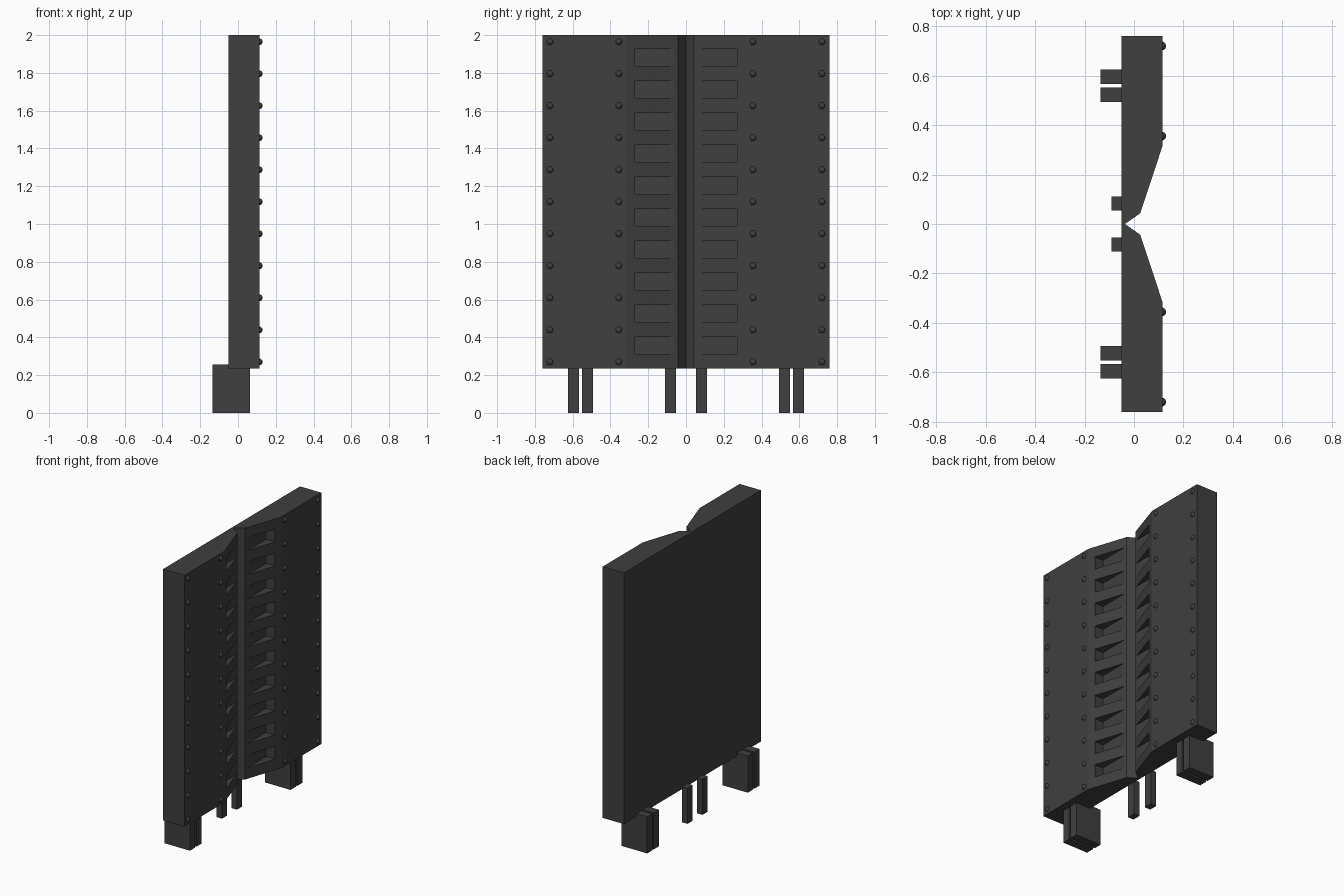
import bpy
import bmesh
from mathutils import Matrix, Vector

cube = bpy.data.objects.get("Cube")
if cube:
    bpy.data.objects.remove(cube, do_unlink=True)

# Single painted metal colour
GREY = (0.05, 0.05, 0.05, 1)
metal = bpy.data.materials.new("dark_grey_metal")
metal.use_nodes = True
metal.diffuse_color = GREY
bsdf = metal.node_tree.nodes["Principled BSDF"]
bsdf.inputs["Base Color"].default_value = GREY
bsdf.inputs["Roughness"].default_value = 0.7


def finish(name, bm):
    bmesh.ops.recalc_face_normals(bm, faces=bm.faces)
    mesh = bpy.data.meshes.new(name)
    bm.to_mesh(mesh)
    bm.free()
    mesh.materials.append(metal)
    obj = bpy.data.objects.new(name, mesh)
    bpy.context.scene.collection.objects.link(obj)
    return obj


def add_box(bm, low, high):
    low, high = Vector(low), Vector(high)
    matrix = Matrix.Translation((low + high) / 2) @ Matrix.Diagonal((*(high - low), 1))
    bmesh.ops.create_cube(bm, size=1, matrix=matrix)


BACK, FRONT = -0.05, 0.115
BOTTOM, TOP = 0.235, 2.0
PITCH = 0.1695

# Wall panel: mirrored plan outline with a central notch, extruded upwards
half = [(BACK, 0.76), (FRONT, 0.76), (FRONT, 0.315), (0.025, 0.043)]
outline = half + [(-0.037, 0)] + [(x, -y) for x, y in reversed(half)]
bm = bmesh.new()
face = bm.faces.new([bm.verts.new((x, y, BOTTOM)) for x, y in outline])
grown = bmesh.ops.extrude_face_region(bm, geom=[face])
rim = [v for v in grown["geom"] if isinstance(v, bmesh.types.BMVert)]
bmesh.ops.translate(bm, verts=rim, vec=(0, 0, TOP - BOTTOM))
panel = finish("wall_panel", bm)

# Vent pockets cut into both sloping faces
bm = bmesh.new()
for row in range(10):
    z = 0.357 + row * PITCH
    for side in (-1, 1):
        y0, y1 = sorted((side * 0.05, side * 0.269))
        add_box(bm, (0.031, y0, z - 0.045), (0.2, y1, z + 0.045))
cutter = finish("vent_cutter", bm)
cutter.hide_render = True
cut = panel.modifiers.new("vents", "BOOLEAN")
cut.operation = "DIFFERENCE"
cut.solver = "EXACT"
cut.object = cutter
bpy.context.view_layer.objects.active = panel
bpy.ops.object.modifier_apply(modifier=cut.name)
bpy.data.objects.remove(cutter, do_unlink=True)

# Domed rivets in four columns
bm = bmesh.new()
for row in range(11):
    for y in (-0.72, -0.355, 0.355, 0.72):
        place = Matrix.Translation((FRONT - 0.003, y, 0.27 + row * PITCH))
        bmesh.ops.create_uvsphere(bm, u_segments=12, v_segments=8, radius=0.018, matrix=place)
for f in bm.faces:
    f.smooth = True
finish("rivets", bm)

# Paired outer feet and slim inner legs on each side
for side, word in ((1, "left"), (-1, "right")):
    for part, y, x0, x1, top in (
        ("outer_foot", 0.595, -0.135, 0.063, 0.257),
        ("middle_foot", 0.522, -0.135, 0.063, 0.257),
        ("inner_leg", 0.083, -0.09, -0.046, 0.25),
    ):
        bm = bmesh.new()
        add_box(bm, (x0, side * y - 0.029, 0), (x1, side * y + 0.029, top))
        finish(f"{part}_{word}", bm)
